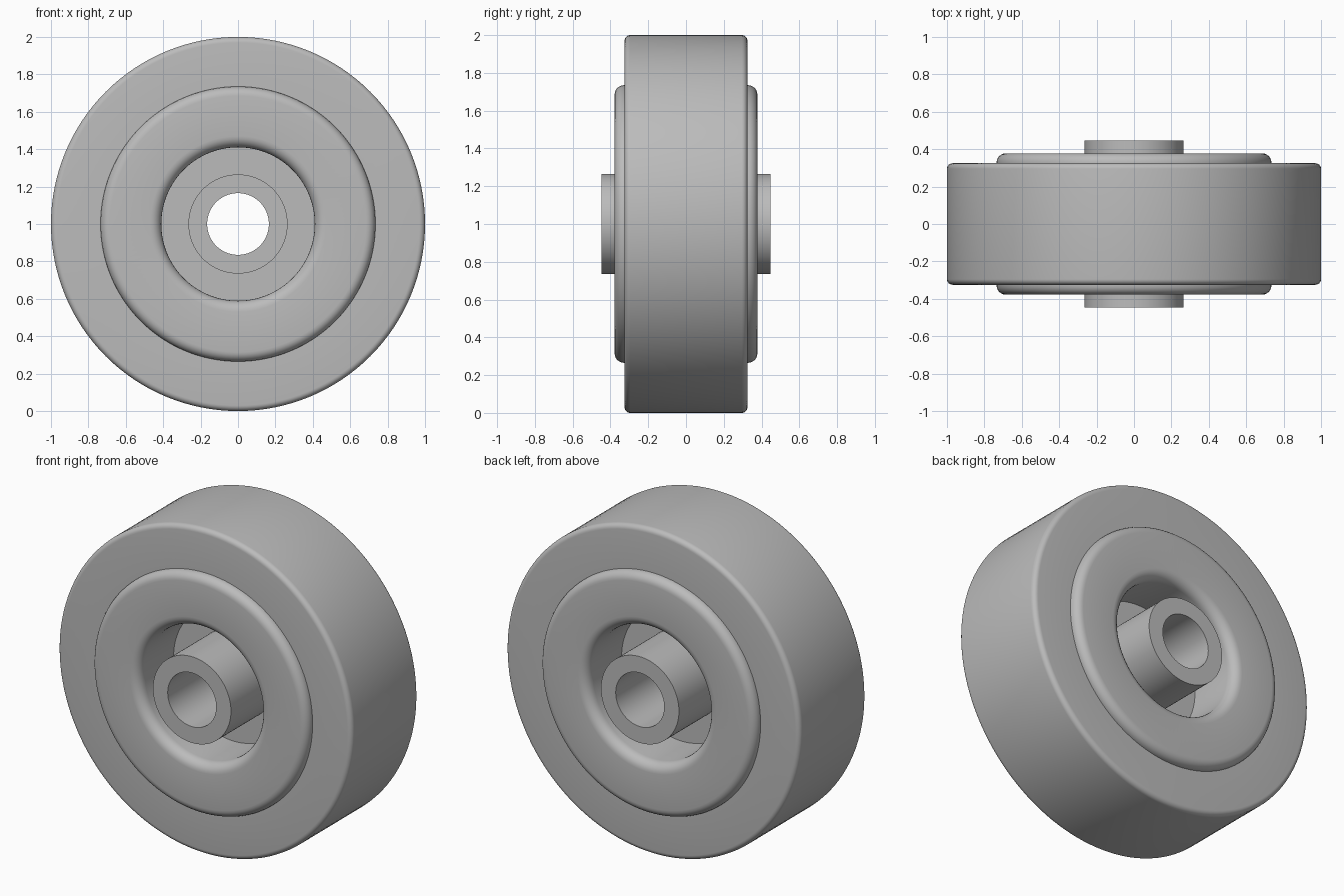
import bpy
import bmesh
import math
from mathutils import Vector, Matrix

cube = bpy.data.objects.get("Cube")
if cube:
    bpy.data.objects.remove(cube, do_unlink=True)

SEGMENTS = 128
AXLE_HEIGHT = 1.0

grey = bpy.data.materials.new("plain_grey")
grey.use_nodes = True
colour = (0.5, 0.5, 0.5, 1)
grey.diffuse_color = colour
grey.node_tree.nodes["Principled BSDF"].inputs["Base Color"].default_value = colour


def round_corners(corners, steps=6):
    """Replace each (radius, depth, fillet) corner with an arc; right angles only."""
    points = []
    for i, (r, y, fillet) in enumerate(corners):
        here = Vector((r, y))
        if not fillet:
            points.append(here)
            continue
        before = (Vector(corners[i - 1][:2]) - here).normalized()
        after = (Vector(corners[(i + 1) % len(corners)][:2]) - here).normalized()
        centre = here + (before + after) * fillet
        for k in range(steps + 1):
            a = math.pi / 2 * k / steps
            points.append(centre - fillet * (after * math.cos(a) + before * math.sin(a)))
    return points


def lathe(name, front_half):
    """Mirror a front half profile to the back and turn it around the axle."""
    back_half = [(r, -y, f) for r, y, f in reversed(front_half)]
    profile = round_corners(front_half + back_half)
    bm = bmesh.new()
    rings = []
    for s in range(SEGMENTS):
        turn = Matrix.Rotation(math.tau * s / SEGMENTS, 3, 'Y')
        rings.append([bm.verts.new(turn @ Vector((p.x, p.y, 0))) for p in profile])
    for s, ring in enumerate(rings):
        following = rings[(s + 1) % SEGMENTS]
        for i in range(len(profile)):
            bm.faces.new((ring[i - 1], ring[i], following[i], following[i - 1]))
    bmesh.ops.recalc_face_normals(bm, faces=bm.faces)
    mesh = bpy.data.meshes.new(name)
    bm.to_mesh(mesh)
    bm.free()
    mesh.materials.append(grey)
    obj = bpy.data.objects.new(name, mesh)
    obj.location.z = AXLE_HEIGHT
    bpy.context.collection.objects.link(obj)
    bpy.ops.object.select_all(action='DESELECT')
    obj.select_set(True)
    bpy.context.view_layer.objects.active = obj
    bpy.ops.object.shade_smooth_by_angle(angle=math.radians(30))
    return obj


# Tyre: wide outer band with softly rounded shoulders
lathe("tyre", [(0.735, -0.325, 0), (1.0, -0.325, 0.03)])

# Rim: rounded raised ring on both sides, with a deep recess down to a thin web
lathe("rim", [(0.265, -0.04, 0), (0.41, -0.04, 0),
              (0.41, -0.378, 0.06), (0.735, -0.378, 0.05)])

# Hub: bored tube that sticks out on both sides
lathe("hub", [(0.165, -0.447, 0), (0.265, -0.447, 0)])
